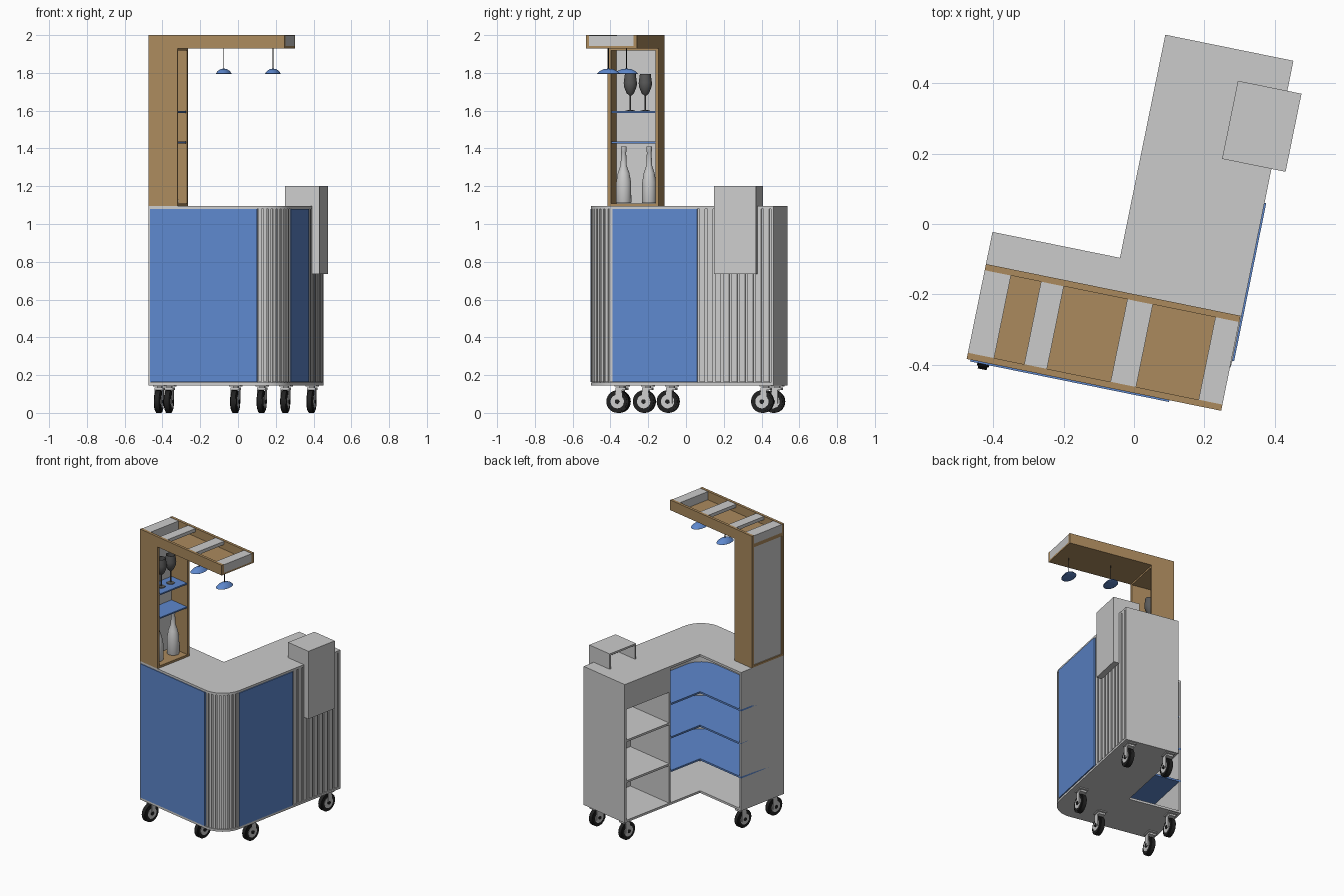
import bpy, bmesh, math
from mathutils import Matrix, Vector

if "Cube" in bpy.data.objects:
    bpy.data.objects.remove(bpy.data.objects["Cube"])

TURN = Matrix.Rotation(math.radians(-11.5), 4, 'Z')   # whole bar stands slightly turned


def material(name, rgb):
    m = bpy.data.materials.new(name)
    m.use_nodes = True
    m.diffuse_color = (*rgb, 1)
    m.node_tree.nodes["Principled BSDF"].inputs["Base Color"].default_value = (*rgb, 1)
    return m


GREY = material("light grey", (0.6, 0.6, 0.6))
WOOD = material("wood", (0.41, 0.255, 0.11))
BLUE = material("blue", (0.11, 0.245, 0.61))
DARK = material("dark glass", (0.1, 0.1, 0.1))
BLACK = material("black rubber", (0.015, 0.015, 0.015))


def finish(name, bm, mat, smooth=False):
    bmesh.ops.recalc_face_normals(bm, faces=bm.faces[:])
    bm.transform(TURN)
    me = bpy.data.meshes.new(name)
    bm.to_mesh(me)
    bm.free()
    me.materials.append(mat)
    if smooth:
        for p in me.polygons:
            p.use_smooth = True
        me.set_sharp_from_angle(angle=math.radians(35))
    ob = bpy.data.objects.new(name, me)
    bpy.context.scene.collection.objects.link(ob)
    return ob


def add_box(bm, u, v, z, spin=0):
    """Box from three (low, high) ranges, spun about its own centre."""
    mid = Vector([(r[0] + r[1]) / 2 for r in (u, v, z)])
    size = [r[1] - r[0] for r in (u, v, z)]
    mat = Matrix.Translation(mid) @ Matrix.Rotation(spin, 4, 'Z') @ Matrix.Diagonal((*size, 1))
    bmesh.ops.create_cube(bm, size=1, matrix=mat)


def boxes(name, mat, *ranges):
    bm = bmesh.new()
    for r in ranges:
        add_box(bm, *r)
    return finish(name, bm, mat)


def prism(name, mat, pts, z0, z1, smooth=False):
    bm = bmesh.new()
    face = bm.faces.new([bm.verts.new((x, y, z0)) for x, y in pts])
    top = bmesh.ops.extrude_face_region(bm, geom=[face])["geom"]
    bmesh.ops.translate(bm, vec=(0, 0, z1 - z0),
                        verts=[g for g in top if isinstance(g, bmesh.types.BMVert)])
    return finish(name, bm, mat, smooth)


def lathe(name, mat, profile, at, scale=(1, 1)):
    bm = bmesh.new()
    vs = [bm.verts.new((r, 0, z)) for r, z in profile]
    es = [bm.edges.new(pair) for pair in zip(vs, vs[1:])]
    bmesh.ops.spin(bm, geom=vs + es, cent=(0, 0, 0), axis=(0, 0, 1),
                   angle=math.tau, steps=24, use_merge=True)
    bmesh.ops.remove_doubles(bm, verts=bm.verts[:], dist=0.0001)
    bm.transform(Matrix.Translation(at) @ Matrix.Diagonal((*scale, 1, 1)))
    return finish(name, bm, mat, True)


# Counter footprint: L shape with one rounded outer corner
L, R, F, B = -0.389, 0.351, -0.47, 0.544
IN_U, IN_V = -0.02, -0.102
RAD = 0.15
CU, CV = R - RAD, F + RAD
DIVIDER = 0.15
LOW, HIGH = 0.145, 1.095


def outer_path(inset, end=B):
    arc = [(-90 + 7.5 * i) for i in range(13)]
    r = RAD - inset
    return ([(L, F + inset)]
            + [(CU + r * math.cos(math.radians(a)), CV + r * math.sin(math.radians(a))) for a in arc]
            + [(R - inset, end)])


def footprint(inset=0, end=B):
    return outer_path(inset, end) + [(IN_U, end), (IN_U, IN_V), (L, IN_V)]


prism("counter_top", GREY, footprint(), HIGH - 0.015, HIGH, True)
prism("counter_base", GREY, footprint(), LOW, LOW + 0.015, True)
prism("outer_wall", GREY, outer_path(0.009) + outer_path(0.022)[::-1], LOW + 0.01, HIGH - 0.01, True)
boxes("end_panels", GREY,
      ((L, L + 0.014), (F, IN_V), (LOW, HIGH - 0.001)),
      ((IN_U, R), (B - 0.014, B), (LOW, HIGH - 0.001)),
      ((IN_U, R - 0.02), (DIVIDER, DIVIDER + 0.014), (LOW, HIGH - 0.01)))

# Corner shelves follow the L, arm shelves are straight
for i, z in enumerate((0.38, 0.61, 0.84)):
    prism(f"corner_shelf_{i + 1}", BLUE, footprint(0.02, DIVIDER), z - 0.012, z)
boxes("arm_shelves", GREY,
      *[((IN_U, R - 0.02), (DIVIDER, B - 0.01), (z - 0.014, z)) for z in (0.43, 0.71)])
boxes("arm_apron", GREY, ((IN_U, IN_U + 0.014), (DIVIDER, B - 0.01), (0.92, HIGH - 0.01)))

# Painted panels
PZ = (LOW + 0.018, HIGH - 0.015)
boxes("front_panel", BLUE, ((L + 0.011, CU - 0.003), (F - 0.005, F + 0.012), PZ))
boxes("side_panel", BLUE, ((R - 0.012, R + 0.005), (CV - 0.005, 0.133), PZ))

# Vertical slats on the rounded corner and the right side
bm = bmesh.new()
for i in range(9):
    a = math.radians(-85 + i * 10)
    u, v = CU + (RAD - 0.008) * math.cos(a), CV + (RAD - 0.008) * math.sin(a)
    add_box(bm, (u - 0.008, u + 0.008), (v - 0.008, v + 0.008), PZ, a)
for i in range(9):
    v = 0.158 + i * 0.0435
    add_box(bm, (R - 0.016, R), (v - 0.015, v + 0.015), PZ)
finish("wall_slats", bm, GREY)

# Hooded box hung over the arm
boxes("service_box", GREY,
      ((0.208, 0.392), (0.231, 0.457), (1.188, 1.2)),
      ((0.208, 0.392), (0.231, 0.241), (HIGH, 1.195)),
      ((0.208, 0.392), (0.447, 0.457), (HIGH, 1.195)),
      ((R + 0.002, 0.392), (0.231, 0.457), (0.735, 1.199)))

# Tower
TR, TB, CAN = -0.231, -0.195, 1.93
boxes("tower_frame", WOOD,
      ((L, TR), (F, F + 0.018), (HIGH, 2.0)),
      ((L, TR), (TB - 0.018, TB), (HIGH, 2.0)),
      ((L, TR), (F, TB), (HIGH, HIGH + 0.014)),
      ((L, TR), (F, TB), (CAN - 0.012, CAN + 0.004)))
boxes("tower_back", GREY, ((L + 0.006, L + 0.014), (F + 0.01, TB - 0.01), (HIGH + 0.01, CAN)))
boxes("tower_shelves", BLUE,
      *[((L + 0.014, TR - 0.006), (F + 0.018, TB - 0.018), (z - 0.01, z)) for z in (1.436, 1.598)])

# Canopy
CR = 0.348
boxes("canopy_frame", WOOD,
      ((L, CR), (F, F + 0.018), (CAN, 2.0)),
      ((L, CR), (TB - 0.018, TB), (CAN, 2.0)),
      ((L, CR), (F, TB), (CAN, CAN + 0.012)))
SL = (F + 0.018, TB - 0.018)
boxes("canopy_slats", GREY,
      ((L, -0.313), SL, (CAN + 0.012, 1.998)),
      ((-0.226, -0.16), SL, (1.975, 1.998)),
      ((0.024, 0.098), SL, (1.975, 1.998)),
      ((0.279, CR), SL, (CAN + 0.012, 1.998)))

# Pendant lamps
for i, (u, v) in enumerate(((-0.011, -0.324), (0.263, -0.365))):
    lathe(f"lamp_shade_{i + 1}", BLUE,
          [(0, 0.027), (0.4, 0.024), (0.75, 0.014), (1, 0), (0.9, -0.003), (0, 0)],
          (u, v, 1.796), (0.041, 0.063))
    lathe(f"lamp_cord_{i + 1}", BLACK, [(0, 0), (0.002, 0), (0.002, 0.115), (0, 0.115)], (u, v, 1.818))

# Bottles and glasses
for i, (v, h) in enumerate(((-0.40, 1.02), (-0.262, 0.95))):
    lathe(f"bottle_{i + 1}", GREY,
          [(0, 0), (0.038, 0), (0.04, 0.005), (0.039, 0.11), (0.03, 0.16), (0.016, 0.2),
           (0.013, 0.27), (0.015, 0.275), (0.015, 0.3), (0, 0.3)],
          (-0.31, v, HIGH + 0.015), (1, h))
for i, v in enumerate((-0.364, -0.283)):
    lathe(f"glass_{i + 1}", DARK,
          [(0, 0), (0.026, 0), (0.024, 0.003), (0.004, 0.006), (0.004, 0.08), (0.02, 0.095),
           (0.034, 0.13), (0.035, 0.15), (0.029, 0.195), (0.027, 0.195), (0.032, 0.15), (0, 0.1)],
          (-0.31, v, 1.598))

# Casters
def add_disc(bm, u, v, z, radius, width):
    bmesh.ops.create_cone(bm, cap_ends=True, segments=28, radius1=radius, radius2=radius, depth=width,
                          matrix=Matrix.Translation((u, v, z)) @ Matrix.Rotation(math.pi / 2, 4, 'Y'))


spots = [(-0.34, -0.43), (-0.34, -0.165), (0.057, -0.356), (0.289, -0.166), (0.03, 0.48), (0.3, 0.475)]
for i, (u, v) in enumerate(spots):
    bm = bmesh.new()
    add_disc(bm, u, v, 0.06, 0.06, 0.026)
    add_disc(bm, u, v, 0.06, 0.052, 0.034)
    finish(f"caster_tyre_{i + 1}", bm, BLACK, True)
    bm = bmesh.new()
    add_disc(bm, u, v, 0.06, 0.036, 0.038)
    for s in (-1, 1):
        w = u + s * 0.021
        add_box(bm, (w - 0.002, w + 0.002), (v - 0.008, v + 0.026), (0.05, 0.128))
    add_box(bm, (u - 0.023, u + 0.023), (v - 0.008, v + 0.045), (0.122, 0.134))
    add_box(bm, (u - 0.03, u + 0.03), (v - 0.012, v + 0.052), (0.139, LOW))
    add_box(bm, (u - 0.013, u + 0.013), (v + 0.008, v + 0.034), (0.13, 0.142))
    finish(f"caster_fork_{i + 1}", bm, GREY, True)
    bm = bmesh.new()
    add_disc(bm, u, v, 0.06, 0.012, 0.05)
    finish(f"caster_axle_{i + 1}", bm, BLACK, True)
